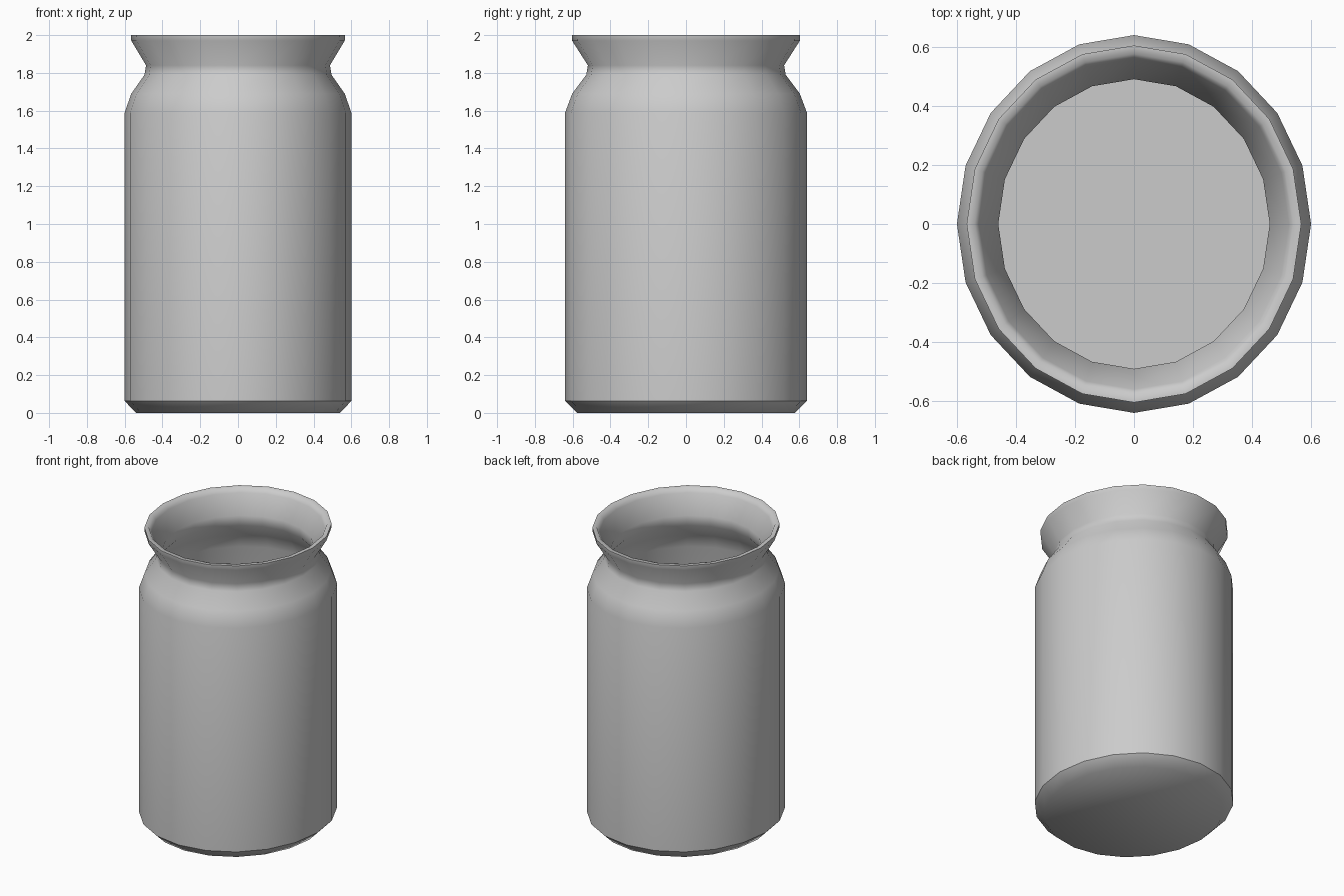
import bpy, bmesh, math

if "Cube" in bpy.data.objects:
    bpy.data.objects.remove(bpy.data.objects["Cube"])

SIDES = 20
Y_STRETCH = 0.64 / 0.60   # slightly oval footprint

# (radius along x, height, crisp edge?) from the base, up the outside, over the rim, down the inside
PROFILE = [
    (0.54, 0.00, False), (0.60, 0.063, True), (0.60, 1.59, False),
    (0.565, 1.69, False), (0.495, 1.79, False), (0.487, 1.84, False),
    (0.565, 1.97, False), (0.567, 2.00, True), (0.54, 2.00, False),
    (0.525, 1.97, False), (0.46, 1.845, False), (0.465, 1.775, False),
    (0.535, 1.675, False), (0.57, 1.58, False), (0.57, 0.08, True),
]


def lathe(name, profile):
    bm = bmesh.new()
    rings = []
    for r, z, _ in profile:
        ring = []
        for i in range(SIDES):
            a = math.tau * i / SIDES
            ring.append(bm.verts.new((r * math.cos(a), r * Y_STRETCH * math.sin(a), z)))
        rings.append(ring)
    # walls between neighbouring rings
    for low, high in zip(rings, rings[1:]):
        for i in range(SIDES):
            j = (i + 1) % SIDES
            bm.faces.new((low[i], low[j], high[j], high[i]))
    # underside and inner floor
    bm.faces.new(rings[0][::-1])
    bm.faces.new(rings[-1])
    for f in bm.faces:
        f.smooth = True
    # crisp rings
    for ring, (_, _, crisp) in zip(rings, profile):
        if crisp:
            for i in range(SIDES):
                bm.edges.get((ring[i], ring[(i + 1) % SIDES])).smooth = False
    bmesh.ops.recalc_face_normals(bm, faces=bm.faces)
    mesh = bpy.data.meshes.new(name)
    bm.to_mesh(mesh)
    bm.free()
    obj = bpy.data.objects.new(name, mesh)
    bpy.context.collection.objects.link(obj)
    return obj


# Jar with flared rim
lathe("jar", PROFILE)
